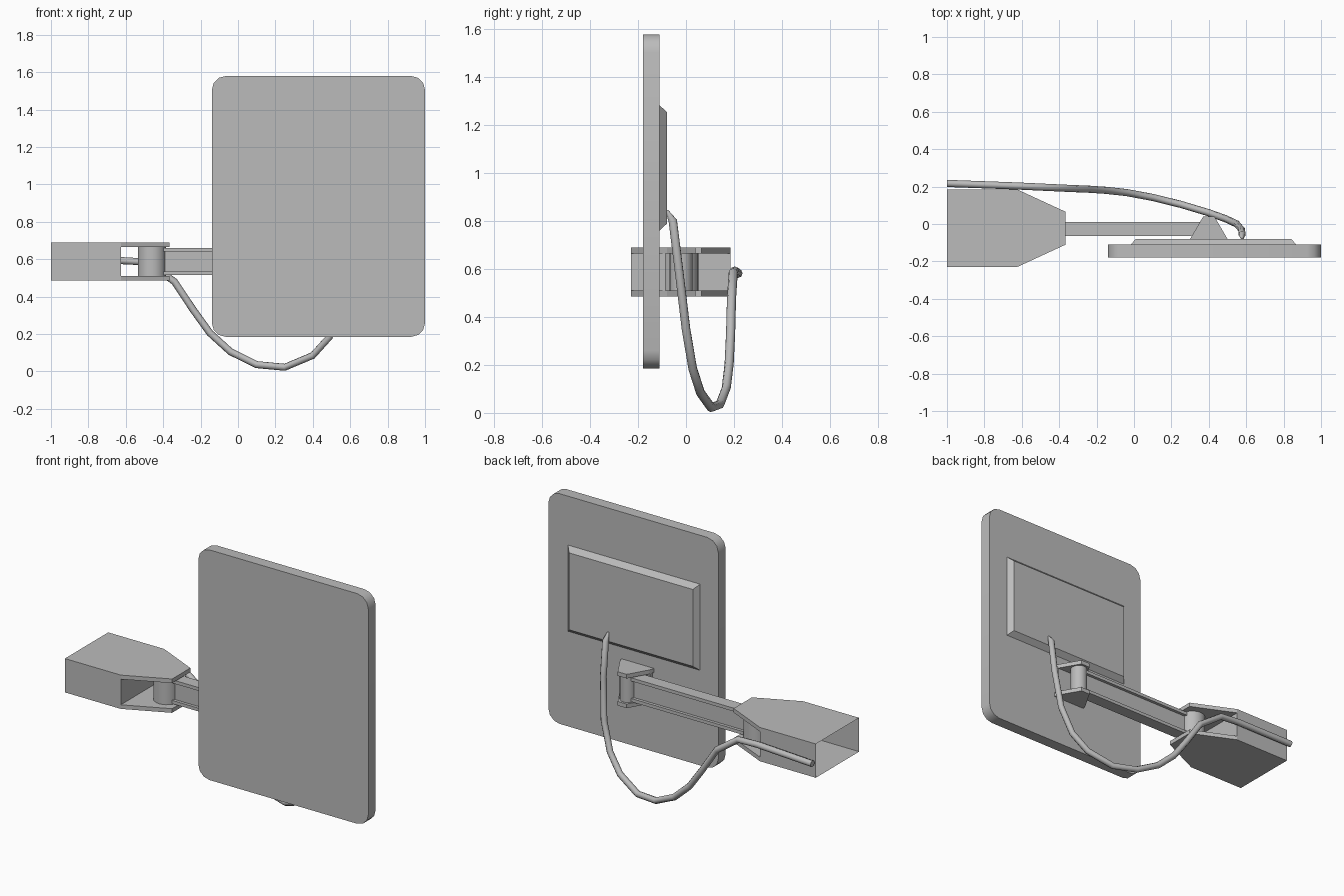
import bpy, bmesh, math
from mathutils import Vector

cube = bpy.data.objects.get("Cube")
if cube:
    bpy.data.objects.remove(cube, do_unlink=True)

grey = bpy.data.materials.new("plain grey")
grey.use_nodes = True
GREY = (0.5, 0.5, 0.5, 1)
grey.diffuse_color = GREY
grey.node_tree.nodes["Principled BSDF"].inputs["Base Color"].default_value = GREY


def finish(name, bm):
    bmesh.ops.recalc_face_normals(bm, faces=bm.faces)
    mesh = bpy.data.meshes.new(name)
    bm.to_mesh(mesh)
    bm.free()
    mesh.materials.append(grey)
    obj = bpy.data.objects.new(name, mesh)
    bpy.context.collection.objects.link(obj)
    return obj


def smooth(obj, angle=40):
    bpy.ops.object.select_all(action="DESELECT")
    obj.select_set(True)
    bpy.context.view_layer.objects.active = obj
    bpy.ops.object.shade_smooth_by_angle(angle=math.radians(angle))


def prism(name, outline, z0, z1, open_end=False):
    """Extrude an xy outline upwards; open_end drops the wall at the lowest x."""
    bm = bmesh.new()
    base = bm.faces.new([bm.verts.new((x, y, z0)) for x, y in outline])
    top = bmesh.ops.extrude_face_region(bm, geom=[base])["geom"]
    for v in top:
        if isinstance(v, bmesh.types.BMVert):
            v.co.z = z1
    if open_end:
        end = min(bm.faces, key=lambda f: f.calc_center_median().x)
        bmesh.ops.delete(bm, geom=[end], context="FACES_ONLY")
    return finish(name, bm)


def box(name, x0, x1, y0, y1, z0, z1):
    return prism(name, [(x0, y0), (x1, y0), (x1, y1), (x0, y1)], z0, z1)


def cylinder(name, x, y, radius, z0, z1):
    ring = [(x + radius * math.cos(i * math.tau / 24),
             y + radius * math.sin(i * math.tau / 24)) for i in range(24)]
    smooth(prism(name, ring, z0, z1))


# Flat panel with rounded corners
bm = bmesh.new()
bmesh.ops.create_cube(bm, size=1)
for v in bm.verts:
    v.co = Vector((0.43 + v.co.x * 1.14, -0.145 + v.co.y * 0.07, 0.882 + v.co.z * 1.395))
corners = [e for e in bm.edges if abs(e.verts[0].co.y - e.verts[1].co.y) > 0.01]
bmesh.ops.bevel(bm, geom=corners, offset=0.075, segments=3, affect="EDGES", profile=0.5)
smooth(finish("panel", bm), 35)

# Raised rear cover with sloping sides
bm = bmesh.new()
bmesh.ops.create_cube(bm, size=1)
for v in bm.verts:
    inset = 0.03 if v.co.y > 0 else 0
    v.co = Vector((0.425 + math.copysign(0.445 - inset, v.co.x),
                   -0.08 if v.co.y > 0 else -0.112,
                   1.022 + math.copysign(0.263 - inset, v.co.z)))
finish("rear_cover", bm)

# Wall housing, open at its far end, with two tapered hinge plates
LOW, HIGH, THICK = 0.485, 0.69, 0.025
prism("housing", [(-1, -0.23), (-0.625, -0.23), (-0.625, 0.185), (-1, 0.185)],
      LOW, HIGH, open_end=True)
taper = [(-0.625, -0.23), (-0.365, -0.11), (-0.365, 0.065), (-0.625, 0.185)]
bracket = [(0.29, -0.11), (0.51, -0.11), (0.50, -0.08), (0.43, 0.04), (0.37, 0.04), (0.30, -0.08)]
for side, z in (("lower", LOW), ("upper", HIGH - THICK)):
    prism(side + "_hinge_plate", taper, z, z + THICK)
    prism(side + "_bracket_plate", bracket, z, z + THICK)

# Hinge pins and bracket base
cylinder("housing_pin", -0.46, -0.023, 0.075, LOW + THICK, HIGH - THICK)
cylinder("bracket_pin", 0.40, -0.02, 0.048, LOW + THICK, HIGH - THICK)
box("bracket_base", 0.30, 0.50, -0.112, -0.085, LOW, HIGH)

# Arm with an I-shaped section
box("arm_web", -0.42, 0.37, -0.047, -0.008, 0.53, 0.645)
for side, z in (("lower", 0.515), ("upper", 0.64)):
    box(side + "_arm_flange", -0.40, 0.38, -0.065, 0.01, z, z + 0.02)

# Hanging cable
path = [(-1, 0.217, 0.582), (-0.62, 0.203, 0.592), (-0.49, 0.197, 0.585),
        (-0.34, 0.19, 0.48), (-0.24, 0.186, 0.33), (-0.15, 0.18, 0.205),
        (-0.04, 0.168, 0.105), (0.10, 0.142, 0.036), (0.25, 0.105, 0.022),
        (0.40, 0.06, 0.085), (0.49, 0.028, 0.185), (0.55, 0, 0.35),
        (0.575, -0.03, 0.6), (0.578, -0.055, 0.80), (0.578, -0.08, 0.845)]
curve = bpy.data.curves.new("cable", "CURVE")
curve.dimensions = "3D"
curve.bevel_depth = 0.019
curve.bevel_resolution = 2
curve.use_fill_caps = True
curve.materials.append(grey)
spline = curve.splines.new("POLY")
spline.points.add(len(path) - 1)
for point, co in zip(spline.points, path):
    point.co = (*co, 1)
spline.points[-1].radius = 0.3
cable = bpy.data.objects.new("cable", curve)
bpy.context.collection.objects.link(cable)
